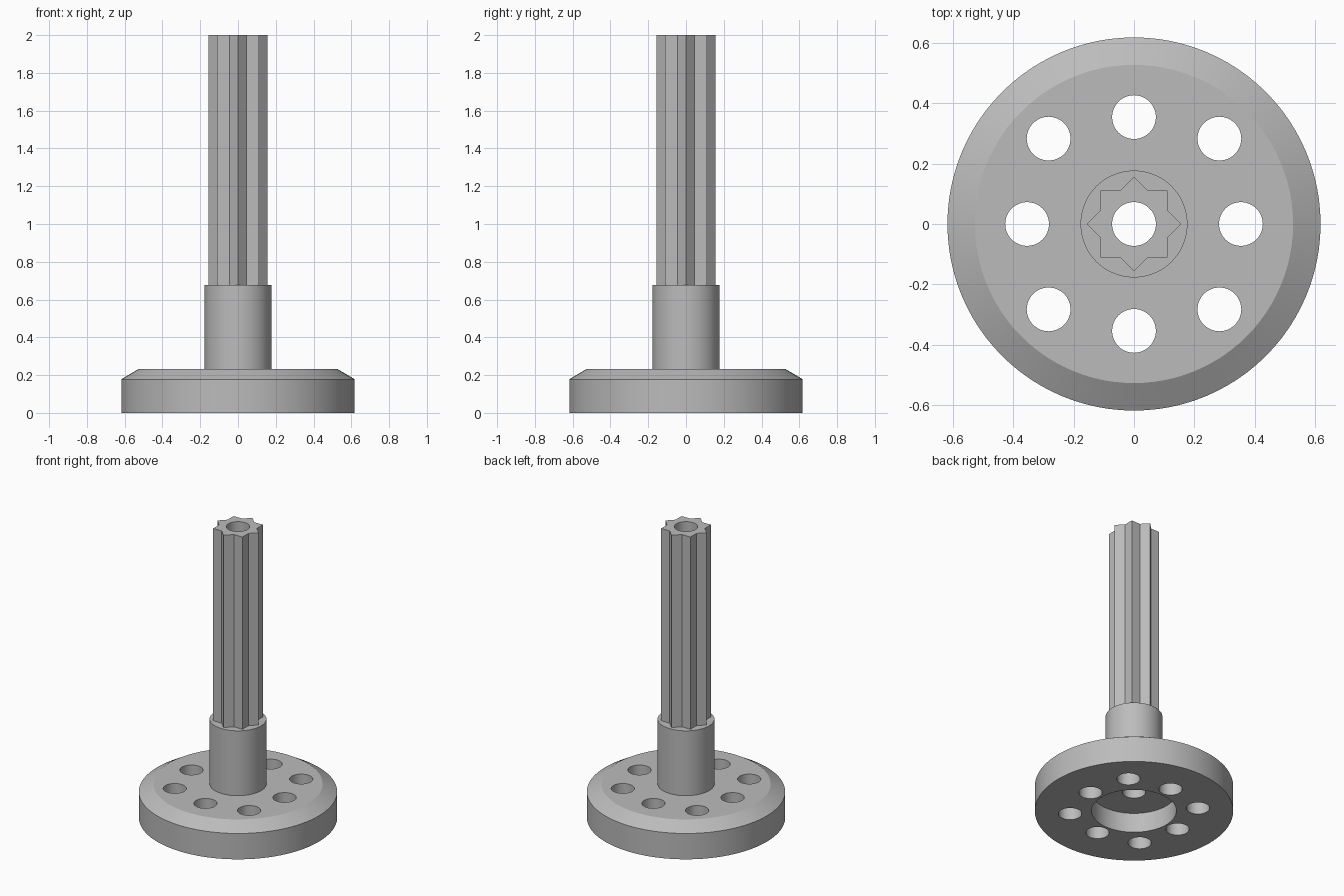
import bpy, bmesh, math
from math import cos, sin, pi

cube = bpy.data.objects.get("Cube")
if cube:
    bpy.data.objects.remove(cube, do_unlink=True)

SEGMENTS = 96
BORE = 0.0725
HUB_TOP = 0.678

grey = bpy.data.materials.new("plain grey")
grey.use_nodes = True
colour = (0.5, 0.5, 0.5, 1)
grey.diffuse_color = colour
grey.node_tree.nodes["Principled BSDF"].inputs["Base Color"].default_value = colour


def make_object(name, bm):
    bmesh.ops.recalc_face_normals(bm, faces=bm.faces)
    mesh = bpy.data.meshes.new(name)
    bm.to_mesh(mesh)
    bm.free()
    mesh.materials.append(grey)
    obj = bpy.data.objects.new(name, mesh)
    bpy.context.collection.objects.link(obj)
    return obj


def lathe(name, profile):
    """Revolve a closed (radius, z) profile around the z axis."""
    bm = bmesh.new()
    verts = [bm.verts.new((r, 0, z)) for r, z in profile]
    edges = [bm.edges.new((v, verts[i - 1])) for i, v in enumerate(verts)]
    bmesh.ops.spin(bm, geom=verts + edges, axis=(0, 0, 1), cent=(0, 0, 0),
                   angle=2 * pi, steps=SEGMENTS, use_merge=True)
    bmesh.ops.remove_doubles(bm, verts=bm.verts, dist=1e-5)
    return make_object(name, bm)


def prism(bm, points, bottom, top):
    """Extrude a flat outline between two heights."""
    face = bm.faces.new([bm.verts.new((x, y, bottom)) for x, y in points])
    result = bmesh.ops.extrude_face_region(bm, geom=[face])
    for v in result["geom"]:
        if isinstance(v, bmesh.types.BMVert):
            v.co.z = top


def circle(x, y, radius, count=48):
    return [(x + radius * cos(2 * pi * i / count), y + radius * sin(2 * pi * i / count))
            for i in range(count)]


def cut(obj, cutter):
    """Apply a boolean cut, then remove the cutter."""
    cutter.hide_render = True
    mod = obj.modifiers.new("holes", "BOOLEAN")
    mod.operation = "DIFFERENCE"
    mod.solver = "EXACT"
    mod.object = cutter
    bpy.context.view_layer.objects.active = obj
    bpy.ops.object.modifier_apply(modifier=mod.name)
    bpy.data.objects.remove(cutter, do_unlink=True)


# Bevelled flange and round hub, with centre bore and recess underneath
body = lathe("flange_and_hub", [
    (BORE, 0.135), (0.264, 0.135), (0.264, 0), (0.618, 0), (0.618, 0.178),
    (0.527, 0.232), (0.177, 0.232), (0.177, HUB_TOP), (BORE, HUB_TOP)])

# Eight holes: four on the axes, four on the diagonals set further out
drill = bmesh.new()
for i in range(8):
    reach = 0.354 if i % 2 == 0 else 0.4
    angle = i * pi / 4
    prism(drill, circle(reach * cos(angle), reach * sin(angle), BORE), -0.1, 0.4)
cut(body, make_object("hole_cutter", drill))

# Eight-pointed shaft with the same bore
tip = 0.157
notch = tip * cos(pi / 4) / cos(pi / 8)
star = [((notch if i % 2 else tip) * cos(i * pi / 8),
         (notch if i % 2 else tip) * sin(i * pi / 8)) for i in range(16)]
bm = bmesh.new()
prism(bm, star, HUB_TOP, 2)
shaft = make_object("star_shaft", bm)
bore = bmesh.new()
prism(bore, circle(0, 0, BORE, SEGMENTS), 0.5, 2.1)
cut(shaft, make_object("bore_cutter", bore))

# Smooth the round walls, keep the edges sharp
for obj in (body, shaft):
    bpy.ops.object.select_all(action="DESELECT")
    obj.select_set(True)
    bpy.context.view_layer.objects.active = obj
    bpy.ops.object.shade_smooth_by_angle(angle=math.radians(25))
